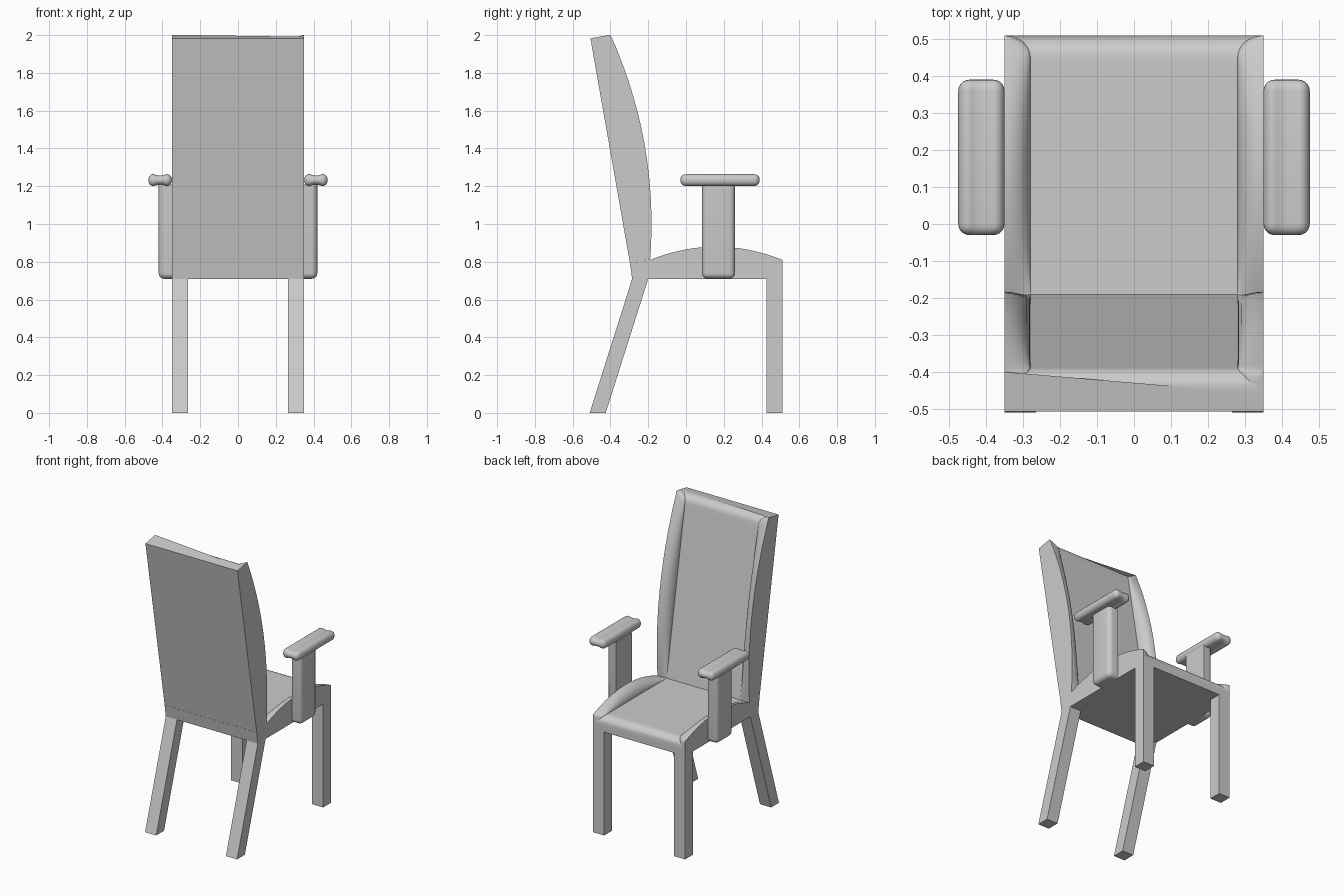
import bpy
import bmesh
from math import sqrt
from mathutils import Vector, Matrix

cube = bpy.data.objects.get("Cube")
if cube:
    bpy.data.objects.remove(cube, do_unlink=True)

grey = bpy.data.materials.new("plain grey")
grey.use_nodes = True
grey.diffuse_color = (0.6, 0.6, 0.6, 1)
grey.node_tree.nodes["Principled BSDF"].inputs["Base Color"].default_value = (0.6, 0.6, 0.6, 1)

HALF, INNER = 0.35, 0.28      # half width of the chair, half width of the flat panel
ROLL = 0.06                   # radius of the rolled cushion end


def finish(name, bm, mirror=False, smooth=False):
    bmesh.ops.recalc_face_normals(bm, faces=bm.faces)
    mesh = bpy.data.meshes.new(name)
    bm.to_mesh(mesh)
    bm.free()
    mesh.materials.append(grey)
    ob = bpy.data.objects.new(name, mesh)
    bpy.context.collection.objects.link(ob)
    if mirror:
        ob.modifiers.new("Mirror", "MIRROR")
    if smooth:
        bpy.ops.object.select_all(action="DESELECT")
        ob.select_set(True)
        bpy.context.view_layer.objects.active = ob
        bpy.ops.object.shade_smooth_by_angle(angle=0.6)
    return ob


def prism(name, profile, x0, x1, mirror=False):
    """Extrude a (y, z) outline from x0 to x1."""
    bm = bmesh.new()
    a, b = [[bm.verts.new((x, y, z)) for y, z in profile] for x in (x0, x1)]
    bm.faces.new(a)
    bm.faces.new(b)
    n = len(profile)
    for i in range(n):
        j = (i + 1) % n
        bm.faces.new((a[i], a[j], b[j], b[i]))
    return finish(name, bm, mirror)


def box(lo, hi):
    lo, hi = Vector(lo), Vector(hi)
    bm = bmesh.new()
    bmesh.ops.create_cube(bm, size=1, matrix=Matrix.LocRotScale((lo + hi) / 2, None, hi - lo))
    return bm


def cushion(name, start, along, up, length, thick, bulge):
    """Flat panel with a rolled far end and arched, rounded side bolsters."""
    start, along, up = Vector(start), Vector(along).normalized(), Vector(up).normalized()
    straight, bend, side = 30, 10, 10
    rows = [(length - ROLL) * i / straight for i in range(straight + 1)]
    rows += [length - ROLL + ROLL * (1 - (1 - i / bend) ** 2) for i in range(1, bend + 1)]
    bm = bmesh.new()
    loops = []
    for v in rows:
        s = max(0, (v - length + ROLL) / ROLL)
        drop = 1 - sqrt(max(0, 1 - s * s))
        base = -ROLL * drop
        crease = INNER + (HALF - INNER) * drop
        arch = bulge * 4 * (v / length) * (1 - v / length)
        half = []
        for i in range(side + 1):
            t = (i / side) ** 2
            half.append((crease + (HALF - crease) * t,
                         base + (arch - base) * sqrt(1 - (1 - t) ** 2)))
        outline = [(-x, w) for x, w in reversed(half)] + half
        outline += [(HALF, -thick), (-HALF, -thick)]
        loops.append([bm.verts.new(start + along * v + up * w + Vector((x, 0, 0)))
                      for x, w in outline])
    n = len(loops[0])
    for a, b in zip(loops, loops[1:]):
        for i in range(n):
            j = (i + 1) % n
            bm.faces.new((a[i], a[j], b[j], b[i]))
    bm.faces.new(loops[0])
    bm.faces.new(loops[-1])
    bmesh.ops.remove_doubles(bm, verts=bm.verts, dist=1e-5)
    return finish(name, bm, smooth=True)


# Seat and backrest share the same upholstered shape
cushion("seat", (0, -0.19, 0.81), (0, 1, 0), (0, 0, 1), 0.70, 0.10, 0.07)
cushion("backrest", (0, -0.19, 0.81), (0, -0.176, 1), (0, 1, 0.176), 1.21, 0.108, 0.077)
prism("seat_back_joint", [(-0.285, 0.71), (-0.19, 0.71), (-0.19, 0.81), (-0.297, 0.791)], -HALF, HALF)

# Legs
prism("front_legs", [(0.425, 0), (0.51, 0), (0.51, 0.71), (0.425, 0.71)], 0.265, HALF, True)
prism("back_legs", [(-0.51, 0), (-0.425, 0), (-0.2, 0.71), (-0.285, 0.71)], 0.265, HALF, True)

# Arm posts, rounded except against the seat and under the armrest
bm = box((HALF, 0.085, 0.71), (0.42, 0.26, 1.21))
edges = [e for e in bm.edges
         if not all(v.co.x < HALF + 0.01 for v in e.verts)
         and not all(v.co.z > 1.2 for v in e.verts)]
bmesh.ops.bevel(bm, geom=edges, offset=0.03, segments=5, profile=0.5, affect="EDGES")
finish("arm_posts", bm, True, True)

# Armrests, rounded pads with a shallow lengthwise dip
bm = box((HALF, -0.03, 1.2), (0.475, 0.39, 1.265))
bmesh.ops.bevel(bm, geom=bm.edges[:], offset=0.03, segments=5, profile=0.5, affect="EDGES")
mid = (HALF + 0.475) / 2
for k in range(-2, 3):
    bmesh.ops.bisect_plane(bm, geom=bm.verts[:] + bm.edges[:] + bm.faces[:],
                           plane_co=(mid + k * 0.013, 0, 0), plane_no=(1, 0, 0))
for v in bm.verts:
    f = max(0, 1 - ((v.co.x - mid) / 0.035) ** 2)
    v.co.z = 1.2325 + (v.co.z - 1.2325) * (1 - 0.25 * f)
finish("armrests", bm, True, True)
